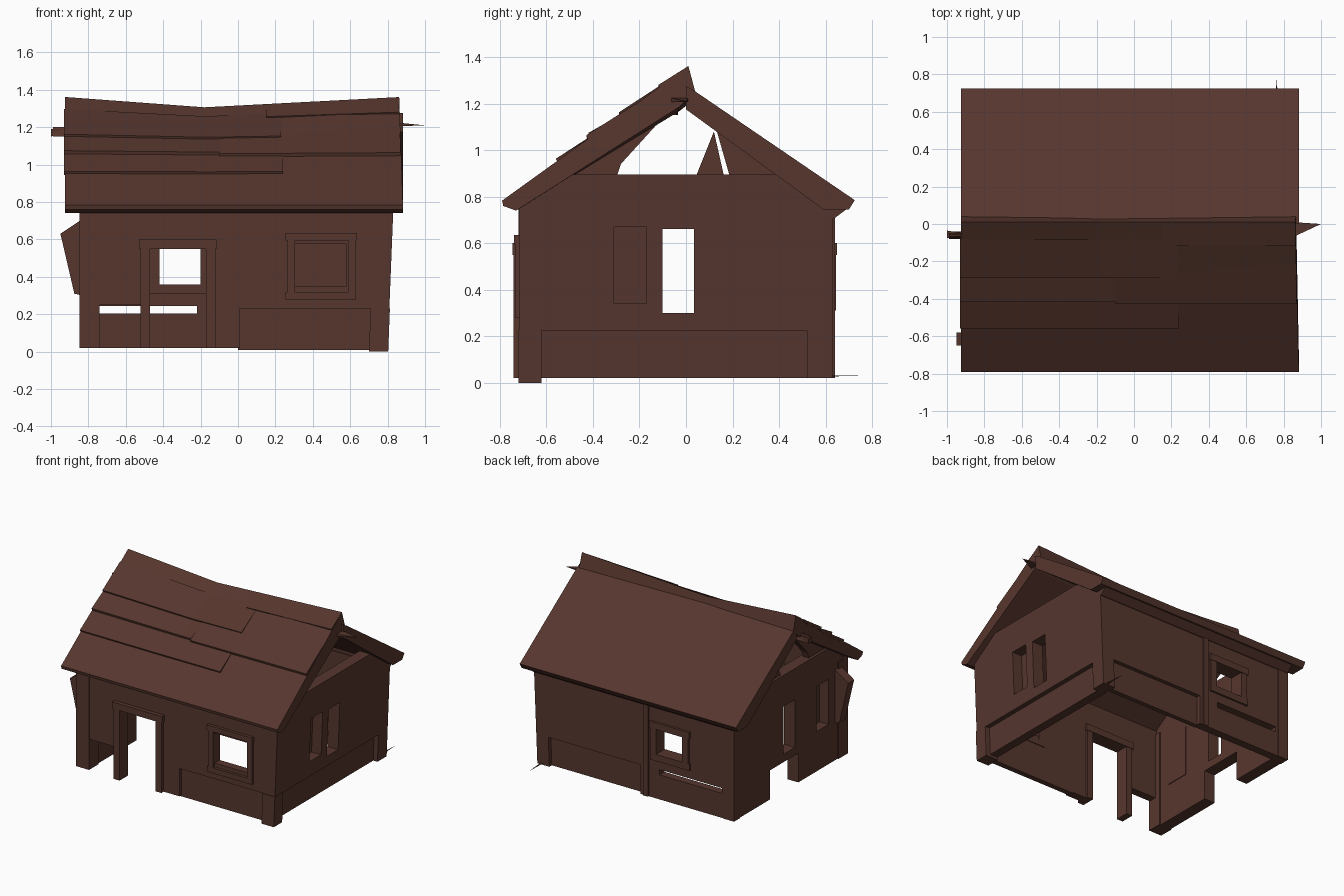
import bpy, bmesh
from mathutils import Vector

cube = bpy.data.objects.get("Cube")
if cube:
    bpy.data.objects.remove(cube, do_unlink=True)

wood = bpy.data.materials.new("dark_brown_wood")
wood.use_nodes = True
BROWN = (0.094, 0.037, 0.027, 1)
wood.diffuse_color = BROWN
shader = wood.node_tree.nodes["Principled BSDF"]
shader.inputs["Base Color"].default_value = BROWN
shader.inputs["Roughness"].default_value = 0.9


def lean(co):
    """The right end of the house leans outward."""
    if co.x > 0.64:
        co.x += 0.04 * co.z


def straight(co):
    pass


def finish(name, bm, warp=lean):
    for v in bm.verts:
        warp(v.co)
    bmesh.ops.recalc_face_normals(bm, faces=bm.faces[:])
    mesh = bpy.data.meshes.new(name)
    bm.to_mesh(mesh)
    bm.free()
    mesh.materials.append(wood)
    obj = bpy.data.objects.new(name, mesh)
    bpy.context.collection.objects.link(obj)


def prism(name, profile, axis, stations, warp=lean):
    """Extrude a 2D profile along an axis through several stations."""
    bm = bmesh.new()
    rings = []
    for s in stations:
        rings.append([bm.verts.new((s, a, b) if axis == "x" else (a, s, b))
                      for a, b in profile])
    n = len(profile)
    for r0, r1 in zip(rings, rings[1:]):
        for i in range(n):
            j = (i + 1) % n
            bm.faces.new((r0[i], r0[j], r1[j], r1[i]))
    bm.faces.new(rings[0])
    bm.faces.new(rings[-1])
    finish(name, bm, warp)


def box(name, x0, x1, y0, y1, z0, z1):
    prism(name, [(x0, z0), (x1, z0), (x1, z1), (x0, z1)], "y", (y0, y1))


def wall(name, side, plane, u0, u1, top, holes, inward):
    """Thick wall on a grid, leaving out the cells inside the holes."""
    us = sorted({u0, u1} | {h[i] for h in holes for i in (0, 1)} |
                ({-0.55, 0.42} if side == "x" else set()))
    zs = sorted({0.02, top} | {h[i] for h in holes for i in (2, 3)})
    bm = bmesh.new()
    grid = {}
    for u in us:
        for z in zs:
            # shoulders tuck under the eaves
            zz = 0.72 if side == "x" and z == top and u in (u0, u1) else z
            grid[u, z] = bm.verts.new((plane, u, zz) if side == "x" else (u, plane, zz))
    for a, b in zip(us, us[1:]):
        for c, d in zip(zs, zs[1:]):
            mu, mz = (a + b) / 2, (c + d) / 2
            if not any(h[0] < mu < h[1] and h[2] < mz < h[3] for h in holes):
                bm.faces.new((grid[a, c], grid[b, c], grid[b, d], grid[a, d]))
    bmesh.ops.delete(bm, geom=[v for v in bm.verts if not v.link_faces], context="VERTS")
    out = bmesh.ops.extrude_face_region(bm, geom=bm.faces[:])
    shift = Vector((inward, 0, 0)) if side == "x" else Vector((0, inward, 0))
    bmesh.ops.translate(bm, vec=shift,
                        verts=[g for g in out["geom"] if isinstance(g, bmesh.types.BMVert)])
    finish(name, bm)


def frame(name, x0, x1, z0, z1, w, y0, y1, sill=True):
    """Rectangular trim around an opening."""
    box(name + "_left", x0, x0 + w, y0, y1, z0, z1)
    box(name + "_right", x1 - w, x1, y0, y1, z0, z1)
    box(name + "_top", x0 - 0.01, x1 + 0.005, y0 - 0.003, y1 + 0.003, z1 - w, z1)
    if sill:
        box(name + "_sill", x0 - 0.01, x1, y0, y1, z0, z0 + w)


# Walls with door, windows, broken gaps and openings for the base boards
T = 0.06
SIDE_T = 0.09
wall("front_wall", "y", -0.715, -0.83, 0.80, 0.78,
     [(-0.47, -0.17, 0.02, 0.55), (0.30, 0.58, 0.35, 0.575),
      (-0.74, -0.47, 0.02, 0.25), (0.01, 0.70, 0.02, 0.23)], T)
wall("back_wall", "y", 0.63, -0.84, 0.80, 0.73,
     [(-0.42, -0.20, 0.36, 0.55), (-0.74, -0.22, 0.205, 0.245),
      (-0.06, 0.70, 0.02, 0.24)], -T)
wall("right_wall", "x", 0.80, -0.71, 0.625, 0.895,
     [(-0.10, 0.035, 0.30, 0.66), (-0.31, -0.17, 0.34, 0.67),
      (-0.62, 0.52, 0.02, 0.225)], -SIDE_T)
wall("left_wall", "x", -0.84, -0.71, 0.625, 0.895,
     [(-0.10, 0.035, 0.30, 0.66), (-0.50, -0.36, 0.32, 0.66),
      (-0.14, 0.20, 0.02, 0.24)], SIDE_T)
box("right_slot_boarding", 0.705, 0.72, -0.33, -0.15, 0.32, 0.69)
box("left_slot_boarding", -0.765, -0.745, -0.52, -0.34, 0.30, 0.68)

# Base boards set back in the walls
box("front_base_board", 0.0, 0.71, -0.69, -0.65, 0.01, 0.24)
box("right_base_board", 0.70, 0.765, -0.63, 0.53, 0.02, 0.235)
box("back_base_board", -0.07, 0.71, 0.565, 0.60, 0.02, 0.25)

# Door and window trim
frame("door_frame", -0.52, -0.12, 0.02, 0.60, 0.05, -0.742, -0.64, sill=False)
frame("front_window", 0.265, 0.63, 0.28, 0.635, 0.04, -0.735, -0.65)
frame("back_window", -0.47, -0.15, 0.31, 0.60, 0.05, 0.54, 0.645)

# Corner and middle posts
box("front_left_post", -0.848, -0.74, -0.72, -0.61, 0.02, 0.75)
box("front_right_post", 0.70, 0.803, -0.72, -0.62, 0.0, 0.23)
box("back_left_post", -0.845, -0.76, 0.56, 0.634, 0.02, 0.73)
box("back_middle_post", -0.13, -0.09, 0.60, 0.64, 0.02, 0.73)

# Roof: the ridge of the front slope sags in the middle
SAG_X = -0.18


def sag(co):
    span = (SAG_X + 0.93) if co.x < SAG_X else (0.88 - SAG_X)
    height = max(0, (co.z - 0.78) / 0.58)
    co.z -= 0.055 * (1 - abs(co.x - SAG_X) / span) * height ** 3
    if co.x > 0.8:
        co.x += 0.02 * (1 - height)


def slope(y):
    return 0.775 + 0.722 * (y + 0.80)


prism("front_roof", [(-0.79, 0.783), (-0.40, slope(-0.40)), (0.01, 1.362), (0.04, 1.25),
                     (-0.03, 1.185), (-0.73, 0.74), (-0.785, 0.76)], "x",
      (-0.925, SAG_X, 0.862), sag)
prism("back_roof", [(0.0, 1.275), (0.04, 1.252), (0.725, 0.785), (0.70, 0.745),
                    (0.59, 0.745), (0.0, 1.175)], "x", (-0.925, 0.882), straight)
prism("back_eave_beam", [(0.695, 0.75), (0.635, 0.705), (0.58, 0.705), (0.58, 0.76)], "x",
      (-0.84, 0.80))


# Overlapping wedge boards on the front slope
def roof_board(name, y0, y1, x0, x1, lift):
    stations = [x0, SAG_X, x1] if x0 < SAG_X < x1 else [x0, x1]
    prism(name, [(y0, slope(y0) - 0.01), (y0 - 0.008, slope(y0) + lift),
                 (y1, slope(y1) + 0.003), (y1, slope(y1) - 0.02)], "x", stations, sag)


roof_board("roof_board_low", -0.55, -0.41, -0.93, 0.24, 0.008)
roof_board("roof_board_mid_left", -0.41, -0.28, -0.93, -0.10, 0.018)
roof_board("roof_board_mid_right", -0.42, -0.22, -0.10, 0.86, 0.015)
roof_board("roof_board_high", -0.28, -0.08, -0.93, 0.23, 0.012)
roof_board("roof_board_ridge", -0.11, 0.0, 0.15, 0.86, 0.008)

# Broken gable boards at the left end, and the stub of the ridge beam
LEFT_GABLE = (-0.82, -0.77)
prism("gable_strut_middle", [(0.04, 0.88), (0.12, 1.08), (0.165, 0.88)], "x", LEFT_GABLE)
prism("gable_board_back", [(0.19, 0.88), (0.13, 1.09), (0.42, 0.87)], "x", LEFT_GABLE)
prism("gable_board_front", [(-0.52, 0.88), (-0.30, 0.88), (-0.28, 0.94), (-0.08, 1.16),
                            (-0.09, 1.17)], "x", LEFT_GABLE)
prism("ridge_beam_stub", [(-0.08, 1.15), (-0.04, 1.15), (-0.055, 1.20), (-0.065, 1.20)], "x",
      (-0.99, -0.75))


# Splintered points
def splinter(name, base, size, tip):
    bm = bmesh.new()
    x, y, z = base
    sx, sy, sz = size
    ring = [bm.verts.new(c) for c in ((x - sx, y - sy, z - sz), (x + sx, y + sy, z - sz),
                                      (x + sx, y + sy, z + sz), (x - sx, y - sy, z + sz))]
    end = bm.verts.new(tip)
    bm.faces.new(ring)
    for i in range(4):
        bm.faces.new((ring[i], ring[(i + 1) % 4], end))
    finish(name, bm, straight)


splinter("ridge_splinter_right", (0.85, -0.03, 1.215), (0, 0.04, 0.01), (1.0, 0.0, 1.21))
splinter("ridge_splinter_left", (-1.0, -0.055, 1.17), (0, 0.02, 0.02), (-0.85, -0.06, 1.19))
splinter("floor_splinter", (0.765, 0.62, 0.03), (0.008, 0, 0.002), (0.762, 0.79, 0.03))

# Bent plank hanging off the left front corner
prism("bent_plank", [(-0.83, 0.71), (-0.95, 0.63), (-0.94, 0.59), (-0.875, 0.31),
                     (-0.83, 0.30)], "y", (-0.65, -0.58))
